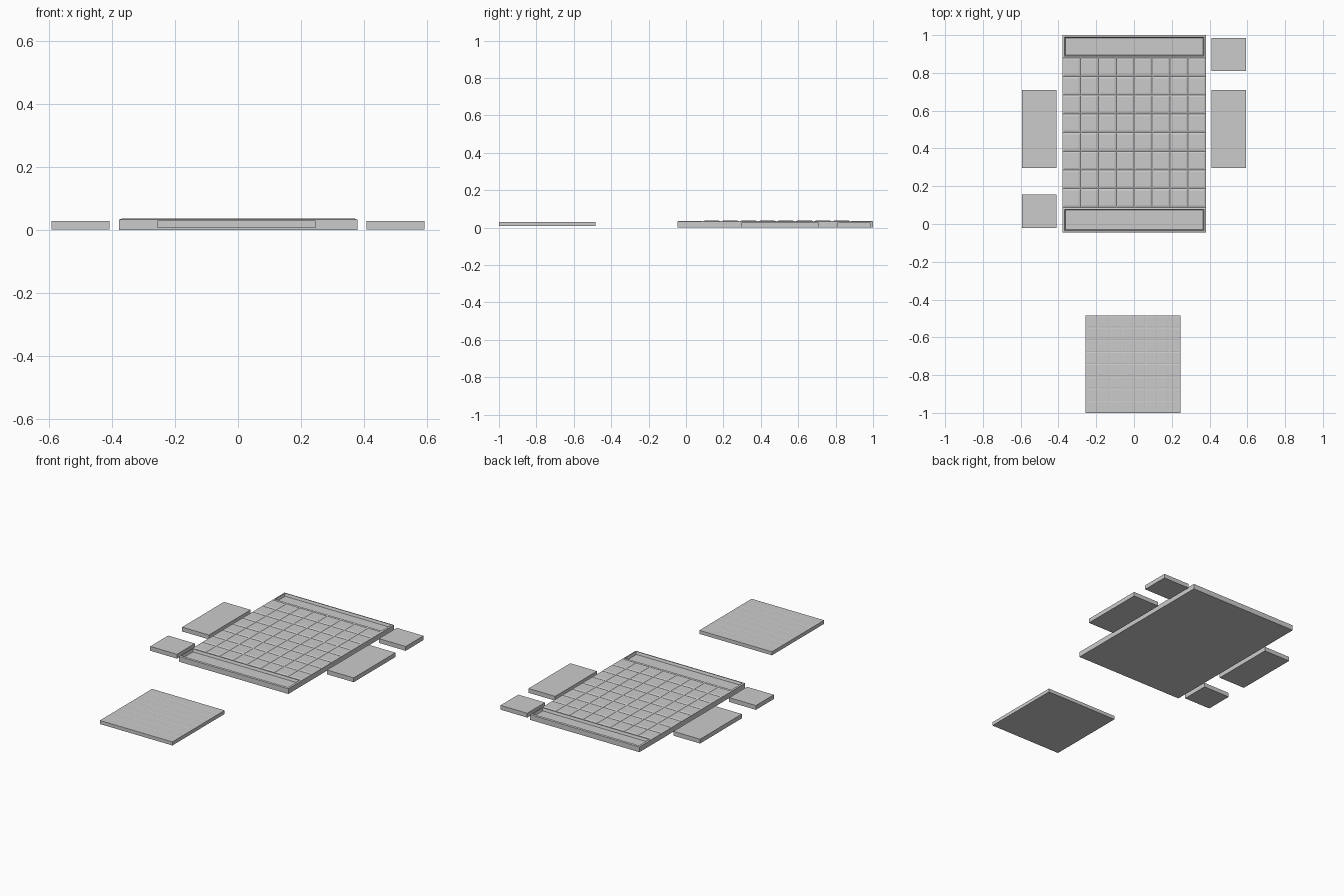
import bpy, bmesh

if "Cube" in bpy.data.objects:
    bpy.data.objects.remove(bpy.data.objects["Cube"])


def finish(bm, name):
    me = bpy.data.meshes.new(name)
    bm.to_mesh(me)
    bm.free()
    ob = bpy.data.objects.new(name, me)
    bpy.context.collection.objects.link(ob)
    return ob


def slab(name, x0, x1, y0, y1, z0, z1):
    bm = bmesh.new()
    bmesh.ops.create_cube(bm, size=1)
    for v in bm.verts:
        v.co = ((x0 + x1) / 2 + v.co.x * (x1 - x0),
                (y0 + y1) / 2 + v.co.y * (y1 - y0),
                (z0 + z1) / 2 + v.co.z * (z1 - z0))
    return finish(bm, name)


def tiled_board(name, x0, x1, ys, z0, z1, bevel, rise, trays):
    """Closed slab with an 8 x 8 field of bevelled tiles, optional end trays."""
    bm = bmesh.new()
    xs = [x0 + (x1 - x0) * i / 8 for i in range(9)]
    grid = [[bm.verts.new((x, y, z1)) for x in xs] for y in ys]
    rows = [[bm.faces.new((a[i], a[i + 1], b[i + 1], b[i])) for i in range(8)]
            for a, b in zip(grid, grid[1:])]
    # side walls and underside
    border = [e for e in bm.edges if e.is_boundary]
    ext = bmesh.ops.extrude_edge_only(bm, edges=border)["geom"]
    for v in ext:
        if isinstance(v, bmesh.types.BMVert):
            v.co.z = z0
    bmesh.ops.holes_fill(bm, edges=[e for e in bm.edges if e.is_boundary], sides=0)
    # raised tiles and recessed end trays
    tiles = sum(rows[1:-1] if trays else rows, [])
    ends = []
    if trays:
        for row in (rows[0], rows[-1]):
            ends += bmesh.ops.dissolve_faces(bm, faces=row)["region"]
    bmesh.ops.recalc_face_normals(bm, faces=bm.faces[:])
    bmesh.ops.inset_individual(bm, faces=tiles, thickness=bevel, depth=rise,
                               use_even_offset=True)
    if ends:
        bmesh.ops.inset_individual(bm, faces=ends, thickness=0.010, depth=0.003,
                                   use_even_offset=True)
        bmesh.ops.inset_individual(bm, faces=ends, thickness=0.005, depth=-0.016,
                                   use_even_offset=True)
    return finish(bm, name)


# main board: front tray, eight tile rows, back tray
field = [0.088 + (0.880 - 0.088) * i / 8 for i in range(9)]
tiled_board("main_board", -0.378, 0.380, [-0.045] + field + [1.0],
            0.0, 0.033, 0.010, 0.0035, True)

# small separate board
tiled_board("small_board", -0.256, 0.246, [-1 + 0.516 * i / 8 for i in range(9)],
            0.007, 0.0295, 0.005, 0.001, False)

# side blocks
for side, s in (("left", -1), ("right", 1)):
    xa, xb = sorted((s * 0.409, s * 0.594))
    slab(side + "_long_block", xa, xb, 0.296, 0.709, 0.001, 0.028)
    y0, y1 = (-0.02, 0.157) if s < 0 else (0.81, 0.986)
    slab(side + "_short_block", xa, xb, y0, y1, 0.001, 0.028)
